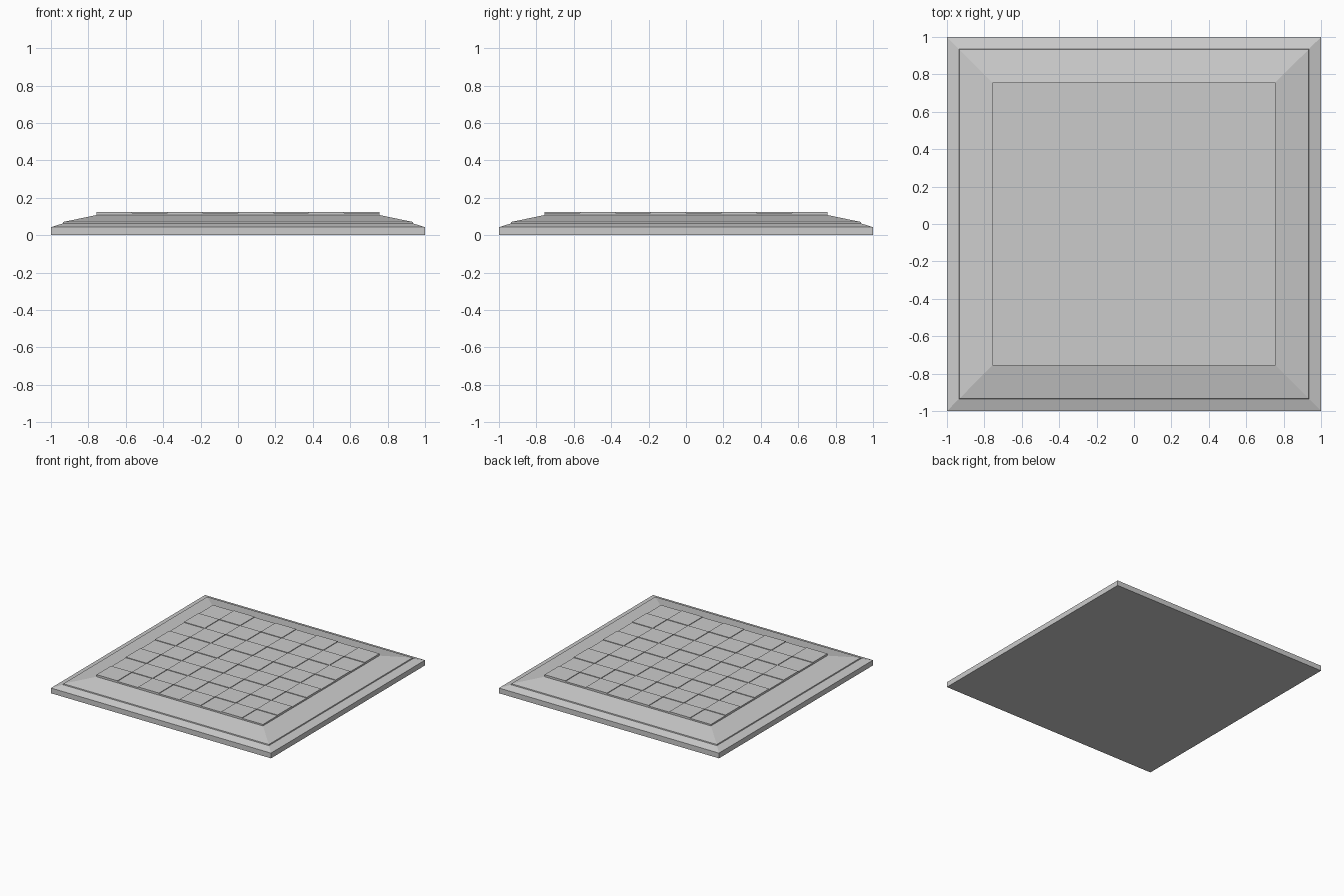
import bpy, bmesh

if "Cube" in bpy.data.objects:
    bpy.data.objects.remove(bpy.data.objects["Cube"])

HALF = 0.756          # half width of the playing field
Z_LOW, Z_HIGH = 0.12, 0.125
N = 8


def add_object(name, bm):
    mesh = bpy.data.meshes.new(name)
    bm.to_mesh(mesh)
    bm.free()
    obj = bpy.data.objects.new(name, mesh)
    bpy.context.collection.objects.link(obj)
    return obj


# Board frame: square rings following a moulded edge profile (half width, height)
profile = [(1, 0), (1, 0.043), (0.936, 0.063), (0.934, 0.071),
           (HALF, 0.108), (HALF, Z_LOW)]
bm = bmesh.new()
rings = [[bm.verts.new((sx * r, sy * r, z))
          for sx, sy in ((-1, -1), (1, -1), (1, 1), (-1, 1))]
         for r, z in profile]
bm.faces.new(rings[0][::-1])
for low, high in zip(rings, rings[1:]):
    for i in range(4):
        j = (i + 1) % 4
        bm.faces.new((low[i], low[j], high[j], high[i]))
add_object("board_frame", bm)

# Playing field: 8 x 8 grid with alternate squares slightly raised
bm = bmesh.new()
bmesh.ops.create_grid(bm, x_segments=N, y_segments=N, size=HALF)
bmesh.ops.translate(bm, verts=bm.verts, vec=(0, 0, Z_LOW))
size = 2 * HALF / N
raised = []
for f in bm.faces:
    c = f.calc_center_median()
    if (int((c.x + HALF) / size) + int((c.y + HALF) / size)) % 2 == 0:
        raised.append(f)
tops = bmesh.ops.extrude_discrete_faces(bm, faces=raised)["faces"]
bmesh.ops.translate(bm, verts=list({v for f in tops for v in f.verts}),
                    vec=(0, 0, Z_HIGH - Z_LOW))
add_object("checkered_field", bm)
